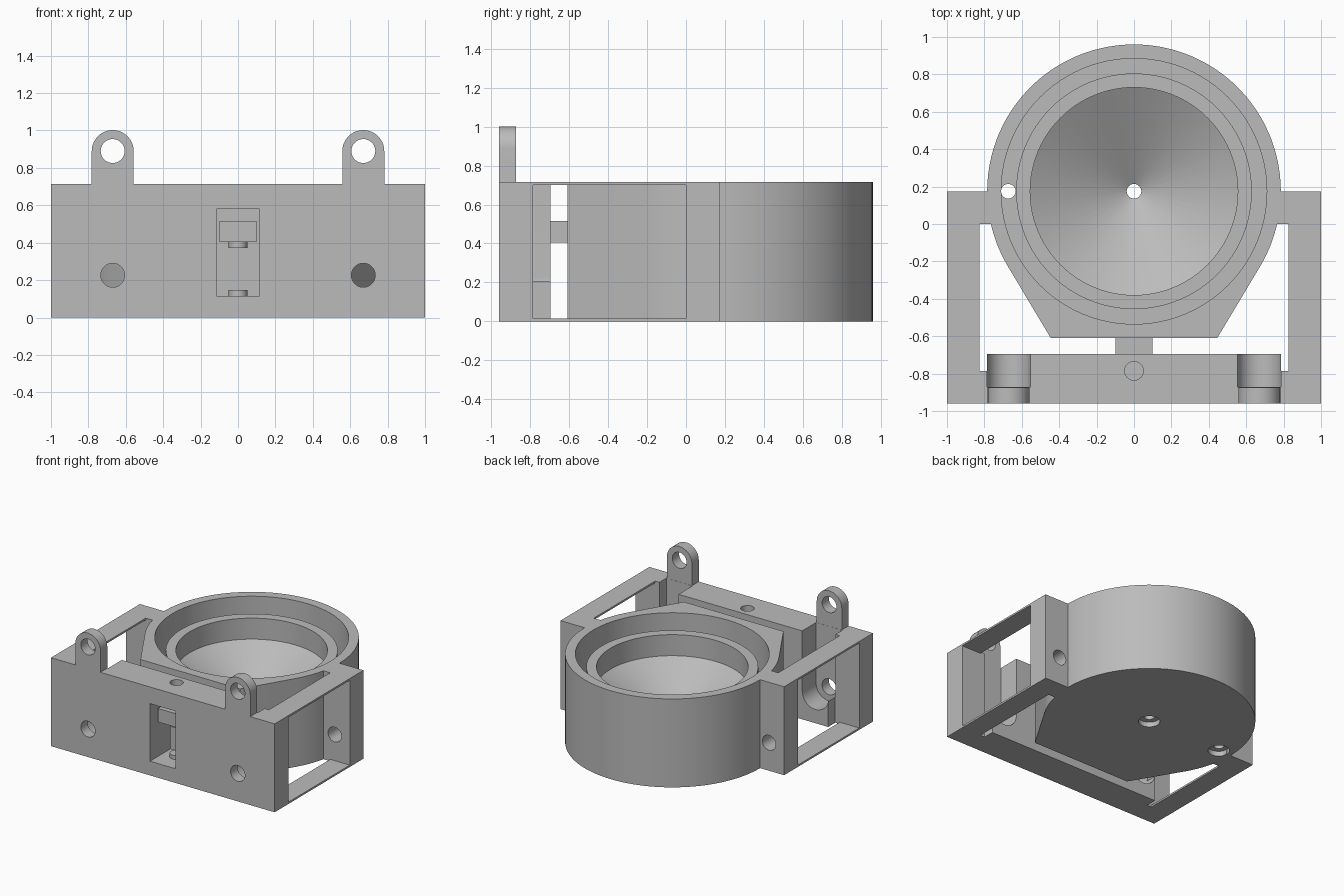
import bpy
import bmesh
from math import sin, cos, pi, radians
from mathutils import Matrix

cube = bpy.data.objects.get("Cube")
if cube:
    bpy.data.objects.remove(cube, do_unlink=True)

grey = bpy.data.materials.new("plain grey")
grey.use_nodes = True
grey.diffuse_color = (0.5, 0.5, 0.5, 1)
grey.node_tree.nodes["Principled BSDF"].inputs["Base Color"].default_value = (0.5, 0.5, 0.5, 1)


def finish(name, bm):
    bmesh.ops.recalc_face_normals(bm, faces=bm.faces)
    mesh = bpy.data.meshes.new(name)
    bm.to_mesh(mesh)
    bm.free()
    mesh.materials.append(grey)
    obj = bpy.data.objects.new(name, mesh)
    bpy.context.collection.objects.link(obj)
    return obj


def prism(name, points, low, high, axis="z"):
    """Extrude an outline; axis z takes (x, y) points, axis y takes (x, z)."""
    bm = bmesh.new()
    place = (lambda a, b: (a, b, low)) if axis == "z" else (lambda a, b: (a, low, b))
    face = bm.faces.new([bm.verts.new(place(a, b)) for a, b in points])
    top = bmesh.ops.extrude_face_region(bm, geom=[face])
    verts = [v for v in top["geom"] if isinstance(v, bmesh.types.BMVert)]
    step = high - low
    bmesh.ops.translate(bm, verts=verts, vec=(0, 0, step) if axis == "z" else (0, step, 0))
    return finish(name, bm)


def arc(cx, cy, r, start, end, n):
    return [(cx + r * cos(radians(start + (end - start) * i / n)),
             cy + r * sin(radians(start + (end - start) * i / n))) for i in range(n + 1)]


def circle(cx, cy, r, n=40):
    return arc(cx, cy, r, 0, 360, n)[:-1]


def box(name, x0, x1, y0, y1, z0, z1):
    return prism(name, [(x0, y0), (x1, y0), (x1, y1), (x0, y1)], z0, z1)


def revolve(name, profile, centre_y, steps=96):
    bm = bmesh.new()
    verts = [bm.verts.new((r, 0, z)) for r, z in profile]
    edges = [bm.edges.new(pair) for pair in zip(verts, verts[1:])]
    bmesh.ops.spin(bm, geom=verts + edges, cent=(0, 0, 0), axis=(0, 0, 1),
                   angle=2 * pi, steps=steps, use_merge=True)
    bmesh.ops.remove_doubles(bm, verts=bm.verts, dist=0.0001)
    bmesh.ops.transform(bm, matrix=Matrix.Translation((0, centre_y, 0)), verts=bm.verts)
    return finish(name, bm)


def carve(obj, *cutters):
    bpy.context.view_layer.objects.active = obj
    for cutter in cutters:
        mod = obj.modifiers.new("cut", "BOOLEAN")
        mod.operation = "DIFFERENCE"
        mod.solver = "EXACT"
        mod.object = cutter
        bpy.ops.object.modifier_apply(modifier=mod.name)
        bpy.data.objects.remove(cutter, do_unlink=True)
    return obj


H = 0.715        # body height
CY = 0.175       # drum centre
LUG_X = 0.67     # mounting lug centre
parts = []

# Round drum with a tapered front, a stepped bowl and a deep ring groove
outline = arc(0, CY, 0.785, -30, 210, 72) + [(-0.445, -0.61), (0.445, -0.61)]
drum = prism("drum_housing", outline, 0, H)
bowl = revolve("bowl_cutter", [(0, 0.12), (0.555, 0.44), (0.555, 0.61), (0.63, 0.61),
                               (0.63, 0.08), (0.71, 0.08), (0.71, 0.8), (0, 0.8)], CY)
cuts = [bowl]
for x in (0, -0.672):
    cuts.append(prism("hole", circle(x, CY, 0.039), -0.1, 0.3))
    cuts.append(prism("counterbore", circle(x, CY, 0.08), -0.1, 0.04))
parts.append(carve(drum, *cuts))

# Front bar, thicker in the middle, with a through pocket and a pin hole
half = [(1, -0.96), (1, -0.785), (0.785, -0.785), (0.785, -0.695)]
bar = prism("front_bar", half + [(-x, y) for x, y in reversed(half)], 0, H)
cuts = [prism("pocket", [(-0.115, 0.115), (0.115, 0.115), (0.115, 0.58), (-0.115, 0.58)],
              -1.1, -0.6, "y"),
        prism("pin_hole", circle(0, -0.785, 0.05), 0.5, 0.8)]
for s in (-1, 1):
    # Round-bottomed slots behind the lugs, with a screw hole through the wall
    slot = arc(s * LUG_X, 0.228, 0.117, 180, 360, 24) + [(s * LUG_X + 0.117, 0.9),
                                                         (s * LUG_X - 0.117, 0.9)]
    cuts.append(prism("slot", slot, -0.872, -0.6, "y"))
    cuts.append(prism("screw_hole", circle(s * LUG_X, 0.226, 0.064), -1.1, -0.6, "y"))
parts.append(carve(bar, *cuts))

for s, side in ((1, "left"), (-1, "right")):
    # Lugs standing on the front wall
    shape = arc(s * LUG_X, 0.89, 0.112, 0, 180, 32) + [(s * LUG_X - 0.112, H - 0.01),
                                                       (s * LUG_X + 0.112, H - 0.01)]
    lug = prism(side + "_lug", shape, -0.96, -0.873, "y")
    parts.append(carve(lug, prism("lug_hole", circle(s * LUG_X, 0.89, 0.064), -1.1, -0.8, "y")))

    # Rear arm blocks joined to the drum
    xs = sorted((s * 0.745, s))
    block = box(side + "_arm_block", *xs, 0, CY, 0, H)
    parts.append(carve(block, prism("arm_hole", circle(s * 0.865, 0.226, 0.06), -0.1, 0.3, "y")))

    # Thin strips above and below the side window
    xs = sorted((s * 0.825, s))
    for level, z in (("lower", 0), ("upper", H - 0.015)):
        parts.append(box(f"{side}_{level}_strip", *xs, -0.785, 0, z, z + 0.015))

# Tongue reaching from the drum into the pocket, with small pins
parts.append(box("tongue", -0.1, 0.1, -0.88, -0.605, 0.405, 0.515))
parts.append(prism("tongue_pin", circle(0, -0.785, 0.05), 0.372, 0.41))
parts.append(prism("pocket_pin", circle(0, -0.785, 0.05), 0.11, 0.147))

# Smooth round walls, keep hard edges
bpy.ops.object.select_all(action="DESELECT")
for obj in parts:
    obj.select_set(True)
bpy.context.view_layer.objects.active = parts[0]
bpy.ops.object.shade_smooth_by_angle(angle=radians(30))
